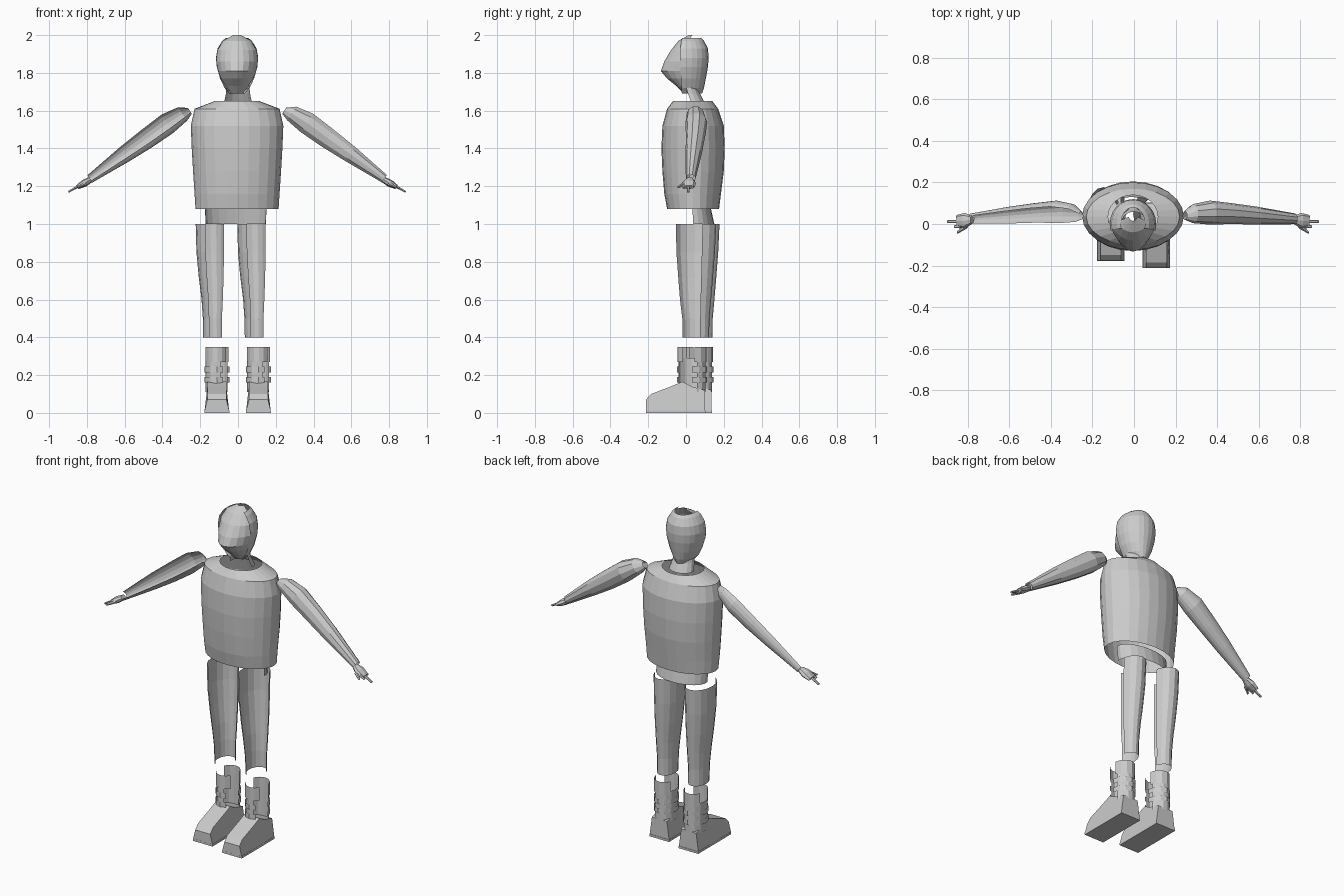
import bpy, bmesh, math
from mathutils import Vector

cube = bpy.data.objects.get("Cube")
if cube:
    bpy.data.objects.remove(cube)

grey = bpy.data.materials.new("plain grey")
grey.use_nodes = True
GREY = (0.6, 0.6, 0.6, 1)
grey.diffuse_color = GREY
grey.node_tree.nodes["Principled BSDF"].inputs["Base Color"].default_value = GREY

X, Y, Z = Vector((1, 0, 0)), Vector((0, 1, 0)), Vector((0, 0, 1))


def finish(name, bm):
    mesh = bpy.data.meshes.new(name)
    bm.to_mesh(mesh)
    bm.free()
    mesh.materials.append(grey)
    ob = bpy.data.objects.new(name, mesh)
    bpy.context.collection.objects.link(ob)
    return ob


def loft(name, rings, n=16, arc=(0, 360), u=X, v=Y, power=1, caps=False):
    """Skin elliptical rings (centre, radius u, radius v); a partial arc gives an open shell."""
    bm = bmesh.new()
    whole = arc[1] - arc[0] >= 360
    count = n if whole else n + 1
    rows = []
    for centre, ru, rv in rings:
        row = []
        for i in range(count):
            a = math.radians(arc[0] + (arc[1] - arc[0]) * i / n)
            s = math.sin(a)
            row.append(bm.verts.new(Vector(centre) + u * ru * math.cos(a)
                                    + v * rv * math.copysign(abs(s) ** power, s)))
        rows.append(row)
    for low, high in zip(rows, rows[1:]):
        for i in range(n):
            j = (i + 1) % count
            bm.faces.new((low[i], low[j], high[j], high[i]))
    if caps:
        bm.faces.new(rows[0][::-1])
        bm.faces.new(rows[-1])
    if whole:
        bmesh.ops.recalc_face_normals(bm, faces=bm.faces)
    return finish(name, bm)


def upright(x, rows):
    """Rings from (height, radius x, front y, back y)."""
    return [((x, (f + b) / 2, z), r, (b - f) / 2) for z, r, f, b in rows]


# Torso, open at neck and waist
loft("torso", upright(-0.005, [
    (1.08, 0.22, -0.10, 0.175), (1.16, 0.225, -0.115, 0.185), (1.28, 0.233, -0.125, 0.20),
    (1.40, 0.24, -0.13, 0.205), (1.52, 0.245, -0.125, 0.20), (1.61, 0.225, -0.10, 0.17),
    (1.65, 0.12, -0.07, 0.14)]), n=24)

# Head: rear skull shell with open crown, and a pointed face shell
loft("skull", [((-0.005, 0, z), r, d) for z, r, d in [
    (1.69, 0.04, 0.085), (1.72, 0.066, 0.095), (1.77, 0.09, 0.105), (1.83, 0.107, 0.116),
    (1.88, 0.112, 0.12), (1.93, 0.103, 0.116), (1.97, 0.078, 0.095), (1.985, 0.058, 0.08)]],
    n=14, arc=(-15, 195))
loft("face", [((-0.005, y, z), r, d) for y, z, r, d in [
    (0, 1.69, 0.03, 0.01), (0, 1.73, 0.06, 0.05), (0, 1.77, 0.085, 0.10),
    (0, 1.81, 0.10, 0.133), (0, 1.86, 0.11, 0.115), (0, 1.92, 0.103, 0.08),
    (0.01, 1.97, 0.075, 0.05), (0.035, 2.0, 0.02, 0.02)]],
    n=10, arc=(180, 360), power=1.4)
loft("neck", [((0, 0.04, 1.64), 0.075, 0.06), ((0, 0.02, 1.69), 0.065, 0.055),
              ((0, 0.005, 1.74), 0.06, 0.055)], n=8, arc=(-10, 190))

# Arms: the left is a full sleeve, the right an open shell
for side, label, arc in ((1, "left", (0, 360)), (-1, "right", (-150, 60))):
    across = Vector((0.55 * side, 0, 0.83))

    def at(x, y, z):
        return (x * side - 0.005, y, z)

    loft(label + "_arm", [
        (at(0.25, 0.04, 1.60), 0.02, 0.02), (at(0.29, 0.05, 1.585), 0.046, 0.046),
        (at(0.37, 0.055, 1.535), 0.058, 0.062), (at(0.48, 0.05, 1.455), 0.05, 0.058),
        (at(0.60, 0.04, 1.37), 0.043, 0.048), (at(0.78, 0.025, 1.24), 0.026, 0.025)],
        n=10, arc=arc, u=Y, v=across)
    loft(label + "_hand", [
        (at(0.775, 0.02, 1.235), 0.02, 0.016), (at(0.81, 0.015, 1.215), 0.038, 0.02),
        (at(0.845, 0.015, 1.195), 0.03, 0.012)], n=8, u=Y, v=across, caps=True)
    for i, (y, tip) in enumerate(((0.035, 0.85), (0.012, 0.893), (-0.012, 0.86))):
        loft(f"{label}_finger_{i + 1}", [
            (at(0.83, y, 1.205), 0.009, 0.008), (at(tip, y, 1.17 + (0.893 - tip) * 0.6), 0.007, 0.006)],
            n=6, u=Y, v=across, caps=True)
    loft(label + "_thumb", [(at(0.80, -0.01, 1.215), 0.012, 0.01),
                            (at(0.845, -0.04, 1.195), 0.007, 0.006)],
         n=6, u=Y, v=across, caps=True)

# Hips joining the legs
loft("hips", upright(-0.012, [(1.0, 0.16, -0.04, 0.15), (1.09, 0.165, -0.035, 0.13)]),
     n=12, arc=(-10, 190))

# Legs and boots: the right is a shifted copy, slightly further back
for label, dx, dy in (("left", 0, 0), ("right", -0.22, 0.035)):
    loft(label + "_leg", [((x + dx, y + dy * 0.5, z), rx, ry) for x, y, z, rx, ry in [
        (0.087, 0.05, 0.40, 0.051, 0.072), (0.086, 0.05, 0.50, 0.052, 0.074),
        (0.085, 0.048, 0.60, 0.058, 0.085), (0.08, 0.048, 0.72, 0.068, 0.095),
        (0.075, 0.048, 0.85, 0.075, 0.105), (0.073, 0.05, 1.0, 0.077, 0.11)]],
        n=10, arc=(20, 250))

    # Shoe: side profile widened across, narrowing towards the top
    bm = bmesh.new()
    profile = [(-0.212, 0.012), (-0.212, 0.07), (-0.185, 0.10), (-0.08, 0.14), (-0.02, 0.165),
               (0.03, 0.14), (0.10, 0.12), (0.10, 0.012)]
    sides = []
    for s in (-1, 1):
        sides.append([bm.verts.new((0.108 + dx + s * (0.065 if z < 0.06 else 0.05), y + dy, z))
                      for y, z in profile])
    bm.faces.new(sides[0])
    bm.faces.new(sides[1][::-1])
    for i in range(len(profile)):
        j = (i + 1) % len(profile)
        bm.faces.new((sides[0][j], sides[0][i], sides[1][i], sides[1][j]))
    bmesh.ops.recalc_face_normals(bm, faces=bm.faces)
    finish(label + "_shoe", bm)

    # Sole plate
    bm = bmesh.new()
    bmesh.ops.create_cube(bm, size=1)
    for vert in bm.verts:
        vert.co = (vert.co.x * 0.132 + 0.108 + dx, vert.co.y * 0.315 - 0.055 + dy,
                   vert.co.z * 0.013 + 0.0065)
    finish(label + "_sole", bm)

    # Boot shaft, front tongue, heel tab and straps
    def shell(part, low, high, radius, arc, n):
        loft(f"{label}_{part}", [((0.108 + dx, 0.032 + dy, z), radius, radius + 0.013)
                                 for z in (low, high)], n=n, arc=arc)

    shell("boot_shaft", 0.11, 0.29, 0.06, (20, 290), 10)
    shell("boot_tongue", 0.27, 0.35, 0.063, (200, 320), 5)
    shell("boot_heel_tab", 0.27, 0.35, 0.063, (10, 150), 5)
    for i, z in enumerate((0.16, 0.215)):
        shell(f"strap_{i + 1}", z, z + 0.03, 0.066, (0, 300), 10)
